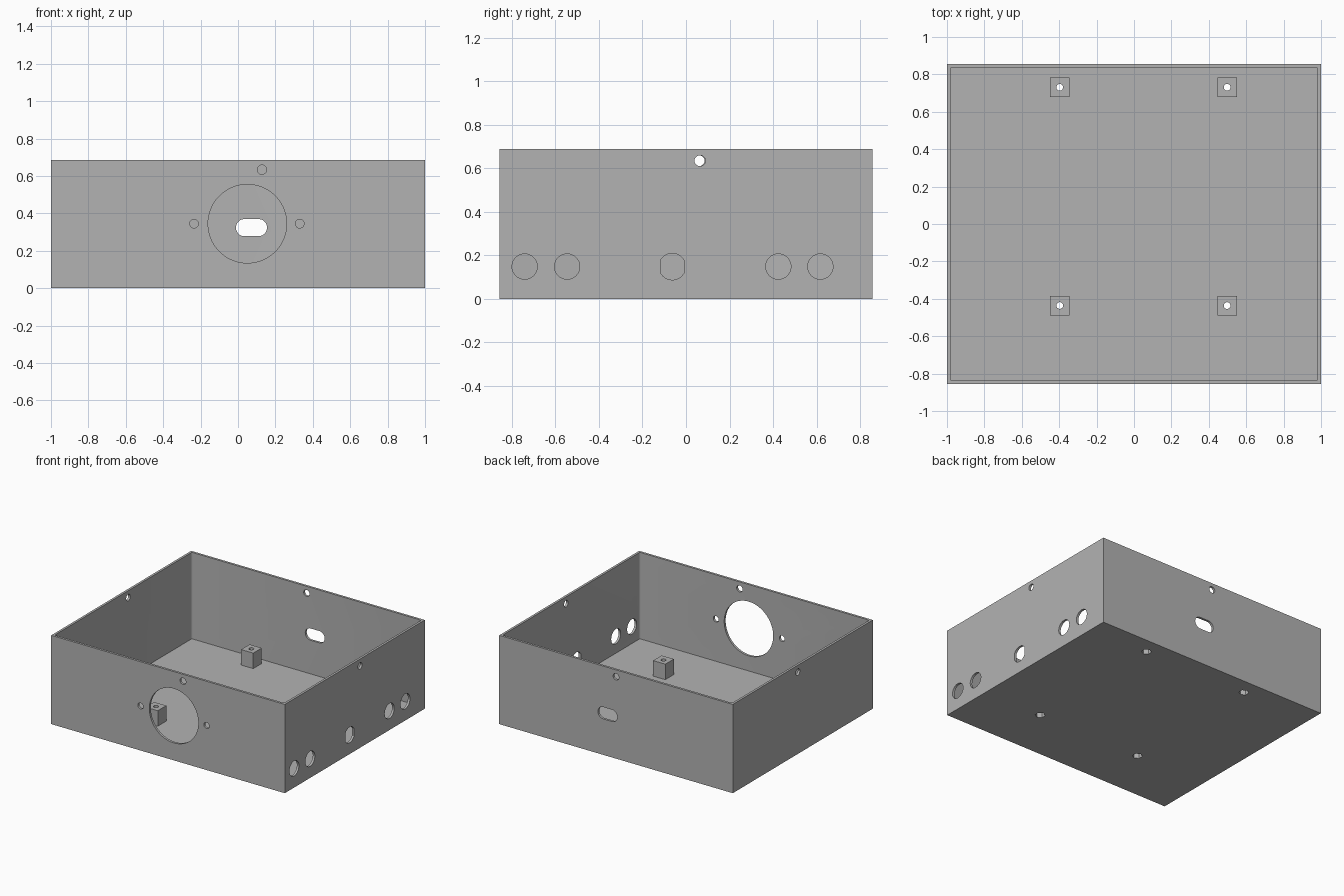
import bpy, bmesh
from math import pi
from mathutils import Matrix, Vector

if "Cube" in bpy.data.objects:
    bpy.data.objects.remove(bpy.data.objects["Cube"], do_unlink=True)

W, D, H, T = 2.0, 1.712, 0.687, 0.018   # width, depth, height, wall
HOLE_Z, JACK_Z, SMALL = 0.634, 0.148, 0.025

grey = bpy.data.materials.new("plain grey")
grey.use_nodes = True
grey.diffuse_color = (0.45, 0.45, 0.45, 1)
grey.node_tree.nodes["Principled BSDF"].inputs["Base Color"].default_value = grey.diffuse_color


def make(name, bm):
    mesh = bpy.data.meshes.new(name)
    bmesh.ops.recalc_face_normals(bm, faces=bm.faces)
    bm.to_mesh(mesh)
    bm.free()
    mesh.materials.append(grey)
    obj = bpy.data.objects.new(name, mesh)
    bpy.context.collection.objects.link(obj)
    return obj


def box(bm, centre, size):
    m = Matrix.Translation(centre) @ Matrix.Diagonal((*size, 1))
    return bmesh.ops.create_cube(bm, size=1, matrix=m)["verts"]


def drill(bm, centre, radius, axis="Z", depth=0.1, sides=48):
    turn = {"X": Matrix.Rotation(pi / 2, 4, "Y"),
            "Y": Matrix.Rotation(pi / 2, 4, "X"), "Z": Matrix()}[axis]
    return bmesh.ops.create_cone(bm, cap_ends=True, segments=sides, radius1=radius,
                                 radius2=radius, depth=depth,
                                 matrix=Matrix.Translation(centre) @ turn)["verts"]


def cut(obj, bm, name):
    cutter = make(name, bm)
    cutter.hide_render = True
    mod = obj.modifiers.new(name, "BOOLEAN")
    mod.operation, mod.solver, mod.object = "DIFFERENCE", "EXACT", cutter
    bpy.context.view_layer.update()
    baked = bpy.data.meshes.new_from_object(
        obj.evaluated_get(bpy.context.evaluated_depsgraph_get()))
    obj.modifiers.clear()
    obj.data = baked
    bpy.data.objects.remove(cutter, do_unlink=True)


# Open-topped case with slightly rounded inner corners
bm = bmesh.new()
box(bm, (0, 0, H / 2), (W, D, H))
case = make("case", bm)
bm = bmesh.new()
box(bm, (0, 0, H / 2 + T), (W - 2 * T, D - 2 * T, H))
upright = [e for e in bm.edges if abs(e.verts[0].co.z - e.verts[1].co.z) > 0.1]
bmesh.ops.bevel(bm, geom=upright, offset=0.01, segments=3, profile=0.5, affect="EDGES")
cut(case, bm, "cavity_cutter")

# Wall openings
bm = bmesh.new()
front, back, side = -D / 2, D / 2, W / 2
drill(bm, (0.05, front, 0.345), 0.21, "Y", sides=96)
for x in (-0.235, 0.33):
    drill(bm, (x, front, 0.345), 0.023, "Y")
drill(bm, (0.128, front, HOLE_Z), SMALL, "Y")
drill(bm, (0, back, HOLE_Z), SMALL, "Y")
drill(bm, (side, 0.064, HOLE_Z), SMALL, "X")
drill(bm, (-side, 0.06, HOLE_Z), SMALL, "X")
for y in (-0.741, -0.546, 0.424, 0.617):
    drill(bm, (side, y, JACK_Z), 0.058, "X")
# round socket with two flattened sides
for v in drill(bm, (side, -0.063, JACK_Z), 0.061, "X"):
    v.co.y = max(-0.116, min(-0.01, v.co.y))
# slot with rounded ends
for v in drill(bm, (0.072, back, 0.324), 0.046, "Y"):
    v.co.x += 0.037 if v.co.x > 0.072 else -0.037
bmesh.ops.dissolve_degenerate(bm, dist=0.0001, edges=bm.edges)
cut(case, bm, "opening_cutter")


# Screw holes with hexagonal nut pockets below
def screw_cut(obj, spots):
    bm = bmesh.new()
    for x, y in spots:
        drill(bm, (x, y, 0.1), 0.018, depth=0.4, sides=24)
    cut(obj, bm, "screw_cutter")
    bm = bmesh.new()
    for x, y in spots:
        drill(bm, (x, y, 0), 0.036, depth=0.1, sides=6)
    cut(obj, bm, "nut_cutter")


spots = [(x, y) for x in (-0.397, 0.498) for y in (-0.436, 0.731)]
screw_cut(case, spots)
labels = ("front_right", "back_right", "front_left", "back_left")
parts = [case]
for label, (x, y) in zip(labels, spots):
    bm = bmesh.new()
    box(bm, (x, y, T + 0.06), (0.104, 0.104, 0.12))
    post = make(label + "_post", bm)
    screw_cut(post, [(x, y)])
    parts.append(post)

# Smooth the round holes, keep the corners sharp
for obj in bpy.context.selected_objects:
    obj.select_set(False)
for obj in parts:
    obj.select_set(True)
bpy.context.view_layer.objects.active = case
bpy.ops.object.shade_smooth_by_angle(angle=0.5)
